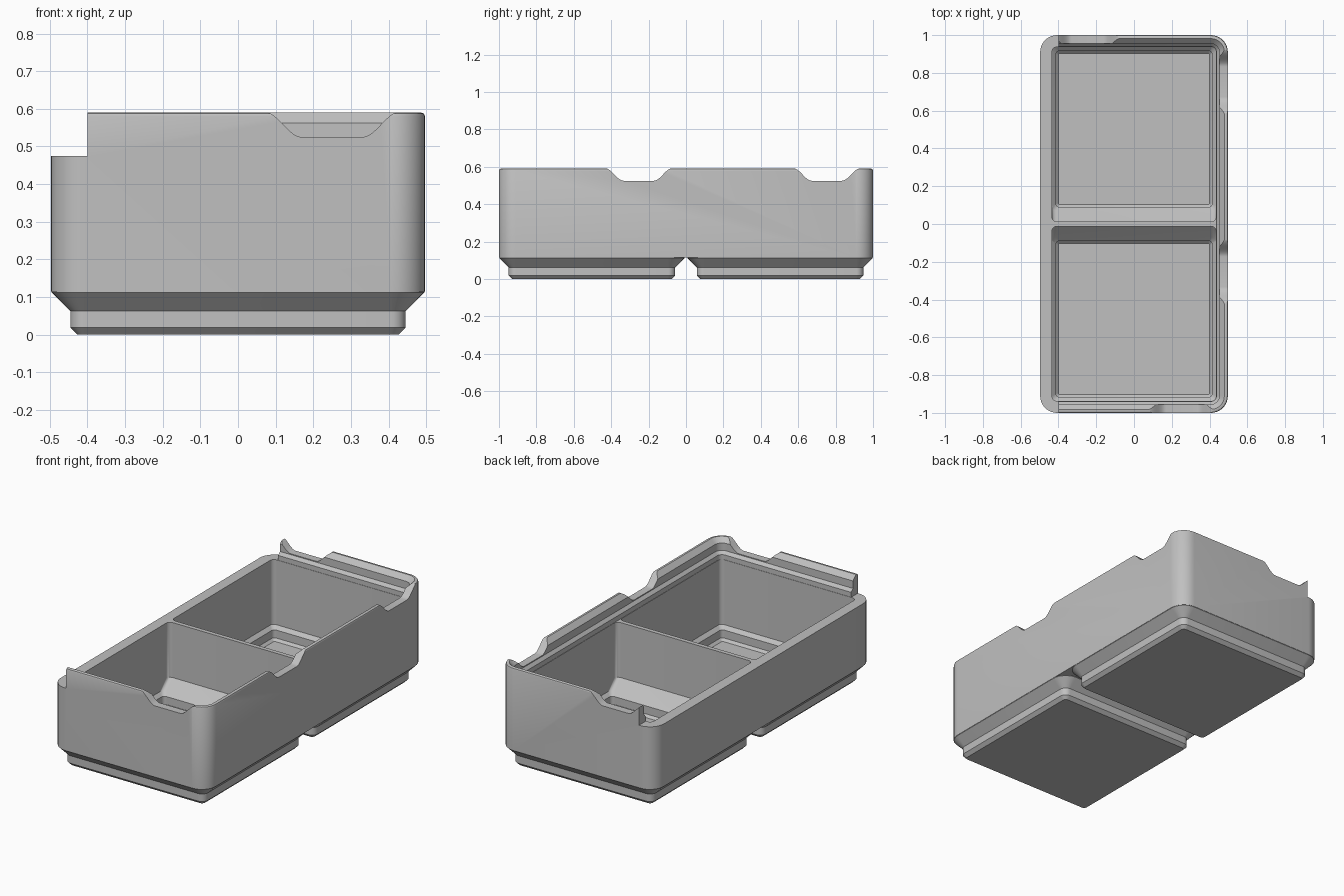
import bpy, bmesh, math
from mathutils import Matrix

cube = bpy.data.objects.get("Cube")
if cube:
    bpy.data.objects.remove(cube)

plastic = bpy.data.materials.new("grey plastic")
plastic.use_nodes = True
GREY = (0.53, 0.53, 0.53, 1)
plastic.diffuse_color = GREY
plastic.node_tree.nodes["Principled BSDF"].inputs["Base Color"].default_value = GREY

HX, HY, R = 0.497, 1.0, 0.09      # outer half sizes and corner radius
PITCH = 0.503                     # centre of each grid cell along y
RIM, TOP = 0.475, 0.59            # low rim and lip heights


def make_object(name, bm):
    bmesh.ops.recalc_face_normals(bm, faces=bm.faces)
    mesh = bpy.data.meshes.new(name)
    bm.to_mesh(mesh)
    bm.free()
    mesh.materials.append(plastic)
    ob = bpy.data.objects.new(name, mesh)
    bpy.context.collection.objects.link(ob)
    return ob


def rounded_loft(name, sections, flip=1, seg=8):
    """Solid through rounded rectangles (half x, y min, y max, radius, z)."""
    bm = bmesh.new()
    rings = []
    for hx, y0, y1, r, z in sections:
        ring = []
        corners = [(hx - r, y1 - r), (r - hx, y1 - r), (r - hx, y0 + r), (hx - r, y0 + r)]
        for q, (cx, cy) in enumerate(corners):
            for i in range(seg + 1):
                a = (q + i / seg) * math.pi / 2
                ring.append(bm.verts.new((cx + r * math.cos(a), flip * (cy + r * math.sin(a)), z)))
        rings.append(ring)
    for low, high in zip(rings, rings[1:]):
        n = len(low)
        for i in range(n):
            j = (i + 1) % n
            bm.faces.new((low[i], low[j], high[j], high[i]))
    bm.faces.new(rings[0])
    bm.faces.new(rings[-1])
    return make_object(name, bm)


def inset(o, z):
    """Section inset from the outer wall by o."""
    return (HX - o, o - HY, HY - o, max(R - o, 0.025), z)


def cell(h, r, z):
    """Square section around one grid cell."""
    return (h, PITCH - h, PITCH + h, r, z)


def notch(name, matrix):
    """Dip with S-curved flanks, crossing a wall."""
    half = []
    for i in range(13):
        t = i / 12
        half.append((0.08 + 0.1 * t, 0.525 + 0.067 * (1 - math.cos(math.pi * t)) / 2))
    half.append((0.18, 0.7))
    profile = [(-x, z) for x, z in reversed(half)] + half
    bm = bmesh.new()
    face = bm.faces.new([bm.verts.new((x, -0.08, z)) for x, z in profile])
    new = bmesh.ops.extrude_face_region(bm, geom=[face])["geom"]
    bmesh.ops.translate(bm, vec=(0, 0.16, 0), verts=[v for v in new if isinstance(v, bmesh.types.BMVert)])
    bmesh.ops.transform(bm, matrix=matrix, verts=bm.verts)
    return make_object(name, bm)


def combine(target, tool, operation):
    mod = target.modifiers.new("combine", "BOOLEAN")
    mod.operation, mod.solver, mod.object = operation, "EXACT", tool
    bpy.context.view_layer.objects.active = target
    bpy.ops.object.modifier_apply(modifier=mod.name)
    bpy.data.objects.remove(tool)


# Outer shell with a softened top edge
bin_body = rounded_loft("bin_body", [inset(0, 0.114), inset(0, 0.58), inset(0.003, 0.587), inset(0.01, TOP)])

# Two stepped feet
for side in (1, -1):
    foot = rounded_loft("foot", [
        cell(0.4265, 0.019, 0), cell(0.4455, 0.038, 0.019), cell(0.4455, 0.038, 0.0625),
        cell(0.495, 0.088, 0.112), cell(0.495, 0.088, 0.2)], side)
    combine(bin_body, foot, "UNION")

# Two compartments following the feet, leaving a thin divider
for side in (1, -1):
    compartment = rounded_loft("compartment", [
        cell(0.4, 0.008, 0.02), cell(0.414, 0.02, 0.034), cell(0.414, 0.02, 0.08),
        cell(0.434, 0.025, 0.1), (0.434, 0.0125, 0.937, 0.025, 0.157),
        (0.434, 0.0125, 0.937, 0.025, 0.5)], side)
    combine(bin_body, compartment, "DIFFERENCE")

# Stepped stacking lip
lip_opening = rounded_loft("lip_opening", [
    inset(0.061, RIM), inset(0.061, 0.503), inset(0.0455, 0.52), inset(0.0455, 0.563), inset(0.0085, 0.6)])
combine(bin_body, lip_opening, "DIFFERENCE")

# Lip removed along the right side
bm = bmesh.new()
bmesh.ops.create_cube(bm, matrix=Matrix.Translation((-0.6, 0, RIM + 0.2)) @ Matrix.Diagonal((0.4, 2.4, 0.4, 1)))
combine(bin_body, make_object("low_side", bm), "DIFFERENCE")

# Notches in the front, back and left lips
quarter = Matrix.Rotation(math.pi / 2, 4, "Z")
places = [
    Matrix.Translation((0.25, -HY, 0)),
    Matrix.Translation((-0.25, HY, 0)),
    Matrix.Translation((HX, PITCH + 0.25, 0)) @ quarter,
    Matrix.Translation((HX, 0.25 - PITCH, 0)) @ quarter,
]
for place in places:
    combine(bin_body, notch("notch", place), "DIFFERENCE")

# Smooth corners, crisp edges
bpy.ops.object.select_all(action="DESELECT")
bin_body.select_set(True)
bpy.context.view_layer.objects.active = bin_body
bpy.ops.object.shade_smooth_by_angle(angle=math.radians(28))
